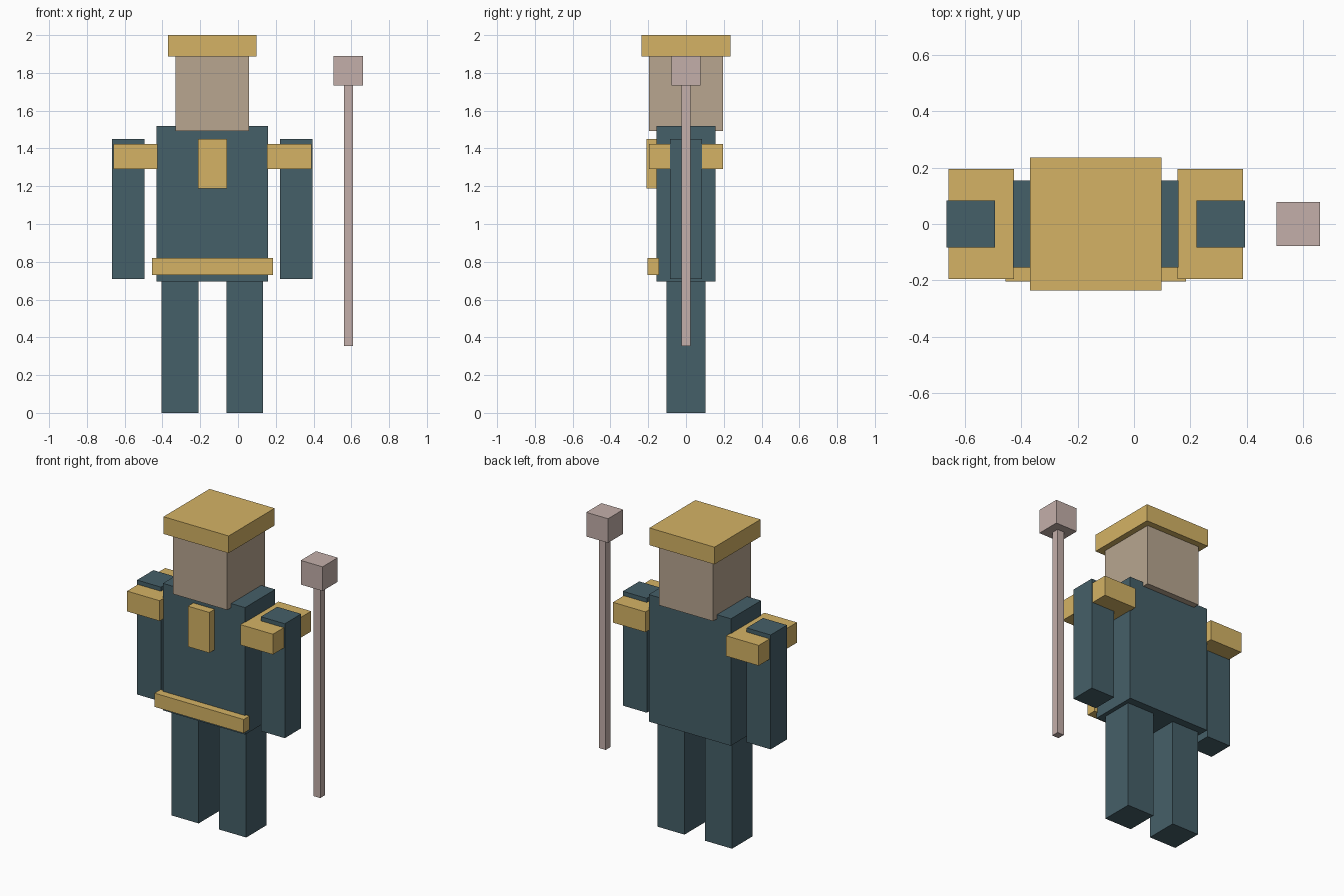
import bpy

if "Cube" in bpy.data.objects:
    bpy.data.objects.remove(bpy.data.objects["Cube"])

CX = -0.136  # centre line of the figure (the staff stands off to one side)


def material(name, rgb):
    m = bpy.data.materials.new(name)
    m.diffuse_color = (*rgb, 1.0)
    m.use_nodes = True
    m.node_tree.nodes["Principled BSDF"].inputs["Base Color"].default_value = m.diffuse_color
    return m


cloth = material("dark_teal", (0.06, 0.115, 0.14))
gold = material("gold", (0.66, 0.45, 0.13))
skin = material("skin", (0.48, 0.38, 0.28))
wood = material("pale_wood", (0.55, 0.43, 0.40))


def box(name, mat, cx, half_x, y, z):
    """Box from centre and half width in x, and (low, high) ranges in y and z."""
    bpy.ops.mesh.primitive_cube_add(
        size=1, location=(cx, (y[0] + y[1]) / 2, (z[0] + z[1]) / 2))
    ob = bpy.context.object
    ob.name = name
    ob.scale = (2 * half_x, y[1] - y[0], z[1] - z[0])
    bpy.ops.object.transform_apply(location=False, rotation=False, scale=True)
    ob.data.materials.append(mat)
    return ob


# Body, head and hat
box("torso", cloth, CX, 0.295, (-0.155, 0.155), (0.695, 1.52))
box("head", skin, CX, 0.195, (-0.195, 0.195), (1.493, 1.89))
box("hat", gold, CX, 0.234, (-0.236, 0.236), (1.888, 2.0))

# Front trim
box("chest_plate", gold, CX, 0.077, (-0.21, -0.143), (1.188, 1.451))
box("belt", gold, CX, 0.32, (-0.205, -0.143), (0.73, 0.819))

# Mirrored limbs and shoulder guards
for side, s in (("right", -1), ("left", 1)):
    box(side + "_leg", cloth, CX + s * 0.171, 0.097, (-0.104, 0.104), (0.0, 0.695))
    box(side + "_arm", cloth, CX + s * 0.445, 0.086, (-0.084, 0.084), (0.708, 1.451))
    box(side + "_shoulder_guard", gold, CX + s * 0.407, 0.117,
        (-0.196, 0.196), (1.292, 1.424))

# Staff
box("staff_rod", wood, 0.584, 0.024, (-0.024, 0.024), (0.353, 1.735))
box("staff_head", wood, 0.584, 0.078, (-0.078, 0.078), (1.733, 1.89))
